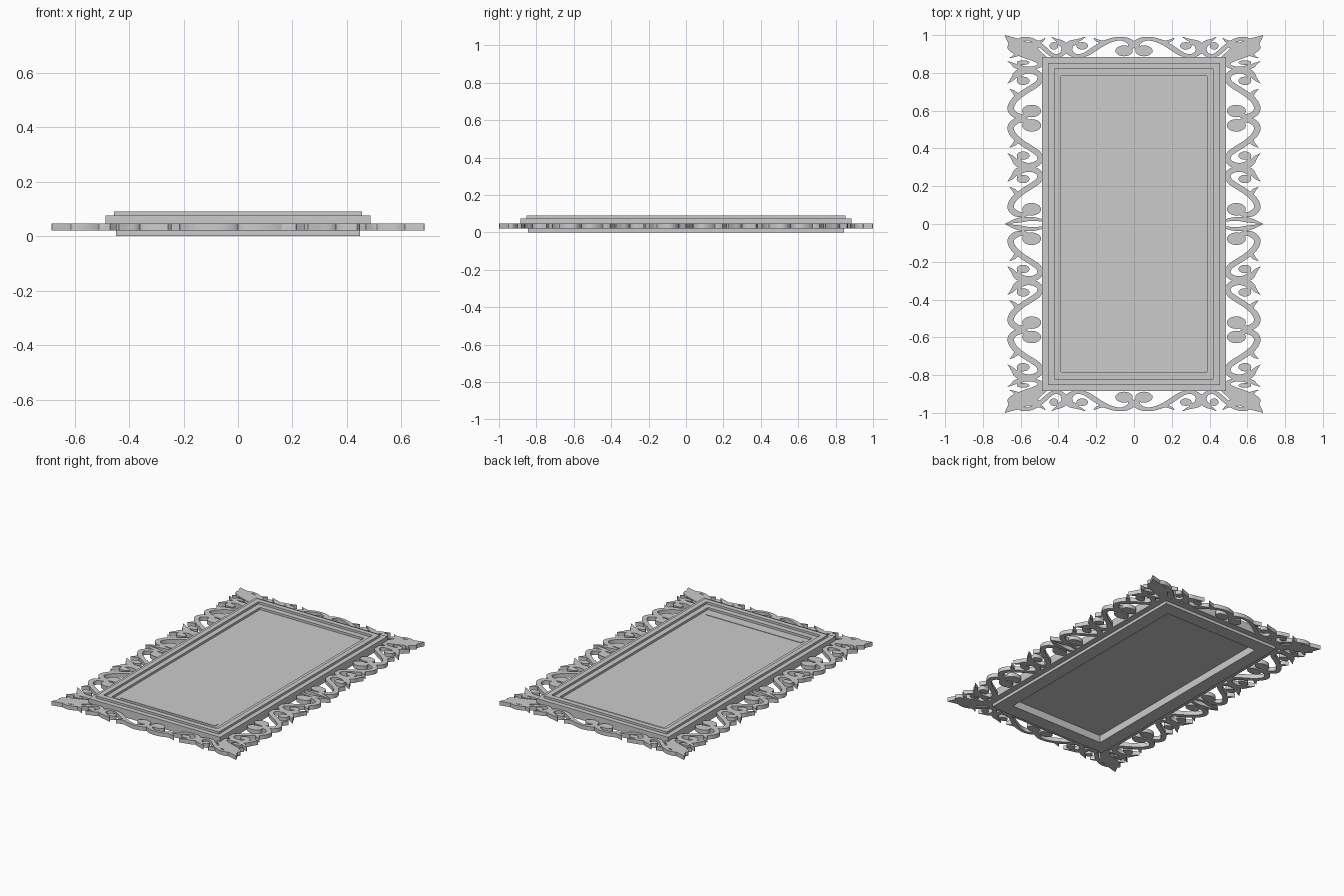
import bpy, bmesh, math
from mathutils import Vector

if "Cube" in bpy.data.objects:
    bpy.data.objects.remove(bpy.data.objects["Cube"])

Z0, Z1 = 0.02, 0.047      # thickness range of the openwork border
HX, HY = 0.487, 0.885     # half size of the moulded frame


def finish(bm, name):
    bmesh.ops.recalc_face_normals(bm, faces=bm.faces[:])
    me = bpy.data.meshes.new(name)
    bm.to_mesh(me)
    bm.free()
    ob = bpy.data.objects.new(name, me)
    bpy.context.collection.objects.link(ob)
    return ob


def spline(pts, steps=7):
    """Catmull-Rom through (u, v, half width) points."""
    p = [Vector(q) for q in pts]
    p = [2 * p[0] - p[1]] + p + [2 * p[-1] - p[-2]]
    out = []
    for i in range(1, len(p) - 2):
        a, b, c, d = p[i - 1:i + 3]
        for s in range(steps):
            t = s / steps
            out.append(0.5 * (2 * b + (c - a) * t + (2 * a - 5 * b + 4 * c - d) * t * t
                              + (3 * b - a - 3 * c + d) * t ** 3))
    return out + [p[-2]]


def stroke(bm, pts, place):
    """Flat extruded ribbon with varying width."""
    s = spline(pts)
    rows = []
    for i, q in enumerate(s):
        t = (s[min(i + 1, len(s) - 1)] - s[max(i - 1, 0)]).to_2d().normalized()
        n = Vector((-t.y, t.x)) * max(q.z, 0.001)
        l, r = place(q.x + n.x, q.y + n.y), place(q.x - n.x, q.y - n.y)
        rows.append([bm.verts.new((*c, z)) for c, z in ((l, Z0), (r, Z0), (r, Z1), (l, Z1))])
    for a, b in zip(rows, rows[1:]):
        for k in range(4):
            bm.faces.new((a[k], a[(k + 1) % 4], b[(k + 1) % 4], b[k]))
    bm.faces.new(rows[0])
    bm.faces.new(rows[-1])


def disc(bm, u, v, ru, rv, place, n=24):
    ring = [place(u + ru * math.cos(2 * math.pi * k / n), v + rv * math.sin(2 * math.pi * k / n))
            for k in range(n)]
    lo = [bm.verts.new((*c, Z0)) for c in ring]
    hi = [bm.verts.new((*c, Z1)) for c in ring]
    bm.faces.new(lo)
    bm.faces.new(hi)
    for k in range(n):
        j = (k + 1) % n
        bm.faces.new((lo[k], lo[j], hi[j], hi[k]))


# S scroll: u runs from the eye end (0) to the ball end (0.26), v runs outward
S_CURVE = [(.232, .055, .012), (.250, .095, .012), (.243, .140, .016), (.212, .166, .017),
           (.170, .150, .016), (.130, .105, .015), (.098, .055, .015), (.070, .018, .015),
           (.035, .012, .015), (.012, .045, .015), (.012, .090, .014), (.035, .122, .011),
           (.062, .118, .010)]
FLICK = [(.008, .085, .016), (.020, .130, .016), (.050, .155, .010), (.075, .182, .001)]
BARB = [(.150, .130, .014), (.125, .145, .010), (.105, .172, .001)]


def scroll(bm, place):
    stroke(bm, S_CURVE, place)
    stroke(bm, FLICK, place)
    stroke(bm, BARB, place)
    disc(bm, .222, .055, .033, .050, place)
    disc(bm, .062, .100, .022, .034, place)


def side_place(start, length):
    return lambda u, v: (HX + v, start + u * length / .26)


def end_place(start, length):
    return lambda u, v: (start + u * length / .26, HY + v * .58)


def mirrored(bm, name):
    ob = finish(bm, name)
    m = ob.modifiers.new("four_way", 'MIRROR')
    m.use_axis = (True, True, False)
    m.use_mirror_merge = False
    return ob


# Scrolls along the long sides
bm = bmesh.new()
for start, length in ((.30, -.26), (.30, .26), (.82, -.26), (.82, .145)):
    scroll(bm, side_place(start, length))
mirrored(bm, "side_scrolls")

# Scrolls along the short ends
bm = bmesh.new()
for start, length in ((.36, -.36), (.36, .27)):
    scroll(bm, end_place(start, length))
mirrored(bm, "end_scrolls")

# Pointed corner leaves and the pointed leaves halfway along the sides
flat = lambda u, v: (u, v)
bm = bmesh.new()
stroke(bm, [(.47, .865, .02), (.55, .915, .035), (.62, .955, .028), (.684, .999, .001)], flat)
stroke(bm, [(.60, .90, .02), (.635, .94, .02), (.684, .999, .001)], flat)
mirrored(bm, "corner_leaves")
bm = bmesh.new()
stroke(bm, [(.48, .018, .007), (.54, .027, .010), (.61, .020, .013), (.683, .001, .001)], flat)
mirrored(bm, "middle_leaves")

# Stepped moulding with recessed panel and hollow back: (inset, height) profile
PROFILE = [(.132, .05), (.132, 0), (.04, 0), (.04, .02), (0, .02), (0, .075), (.032, .075),
           (.032, .09), (.065, .09), (.065, .075), (.101, .075), (.101, .06)]
bm = bmesh.new()
loops = [[bm.verts.new((sx * (HX - d), sy * (HY - d), z))
          for sx, sy in ((1, 1), (-1, 1), (-1, -1), (1, -1))] for d, z in PROFILE]
for a, b in zip(loops, loops[1:]):
    for k in range(4):
        j = (k + 1) % 4
        bm.faces.new((a[k], a[j], b[j], b[k]))
bm.faces.new(loops[0])
bm.faces.new(loops[-1])
finish(bm, "moulded_frame_and_panel")

# Thin strip near the lower end of the panel
bm = bmesh.new()
bmesh.ops.create_cube(bm, size=1)
for v in bm.verts:
    v.co = (v.co.x * .705, v.co.y * .032 - .73, v.co.z * .006 + .06)
finish(bm, "panel_strip")
